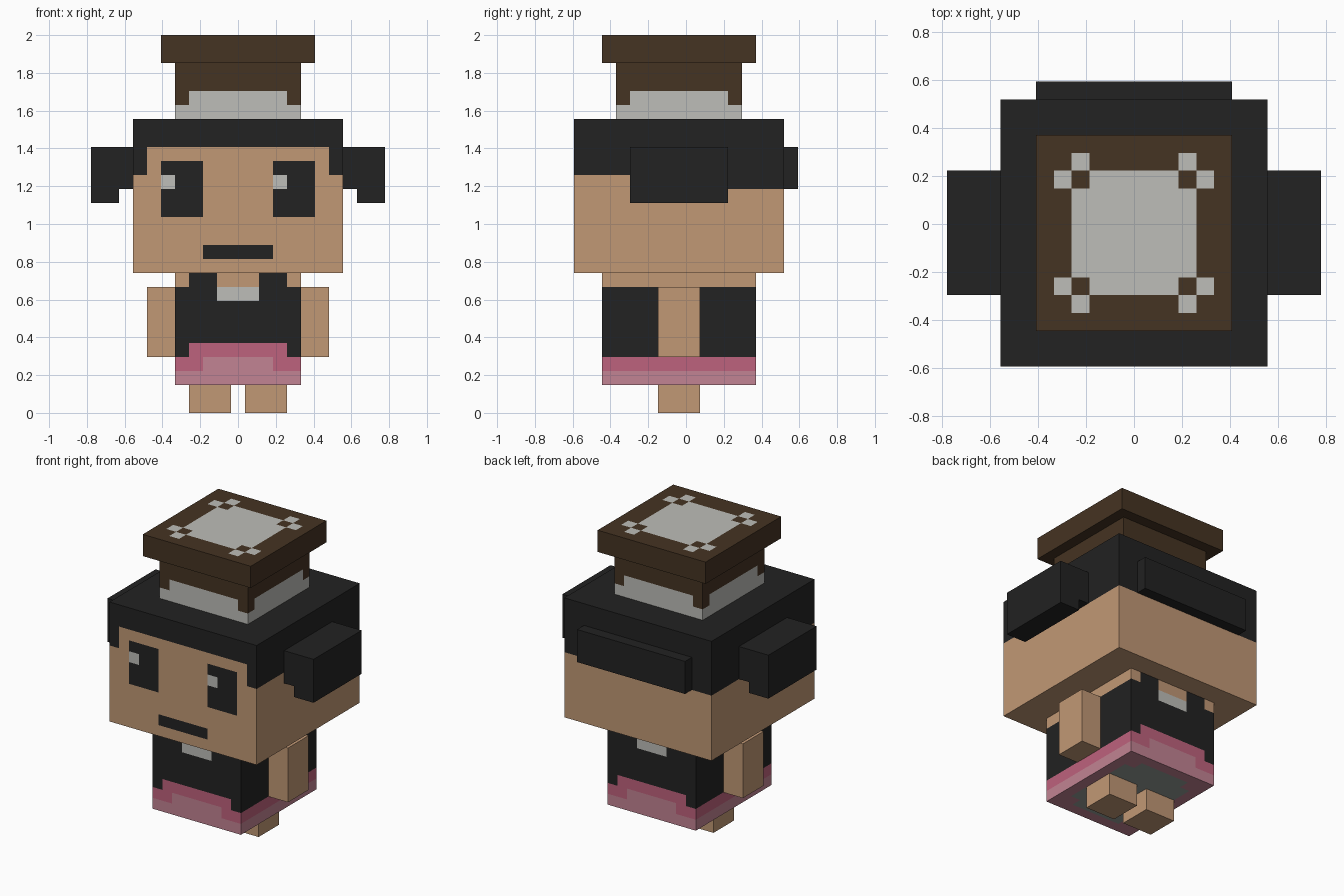
import bpy, bmesh

default = bpy.data.objects.get("Cube")
if default:
    bpy.data.objects.remove(default, do_unlink=True)

U = 1 / 27        # one block unit
MID = -1          # front-to-back middle of head, hat and body


def linear(c):
    c /= 255
    return c / 12.92 if c <= 0.04045 else ((c + 0.055) / 1.055) ** 2.4


COLOURS = {
    "black": (34, 34, 34),
    "skin": (193, 152, 117),
    "brown": (69, 51, 34),
    "off_white": (189, 189, 184),
    "dark_pink": (190, 98, 125),
    "light_pink": (194, 131, 147),
    "grey": (150, 157, 153),
}
MATS = {}
for mat_name, rgb in COLOURS.items():
    m = bpy.data.materials.new(mat_name)
    m.use_nodes = True
    col = (*[linear(c) for c in rgb], 1)
    m.diffuse_color = col
    bsdf = next(n for n in m.node_tree.nodes if n.type == 'BSDF_PRINCIPLED')
    bsdf.inputs["Base Color"].default_value = col
    bsdf.inputs["Roughness"].default_value = 0.9
    MATS[mat_name] = m


def finish(name, bm, rule):
    """Colour each face by rule(x, y, z, normal), then scale to final size."""
    bmesh.ops.recalc_face_normals(bm, faces=bm.faces[:])
    bm.normal_update()
    me = bpy.data.meshes.new(name)
    slots = []
    for f in bm.faces:
        colour = rule(*f.calc_center_median(), f.normal) if callable(rule) else rule
        if colour not in slots:
            slots.append(colour)
            me.materials.append(MATS[colour])
        f.material_index = slots.index(colour)
    bmesh.ops.scale(bm, vec=(U, U, U), verts=bm.verts[:])
    bm.to_mesh(me)
    bm.free()
    ob = bpy.data.objects.new(name, me)
    bpy.context.collection.objects.link(ob)
    return ob


def box(name, lo, hi, rule, cuts=((), (), ())):
    """Box in block units whose faces are cut along the given coordinates."""
    bm = bmesh.new()
    bmesh.ops.create_cube(bm, size=1)
    for v in bm.verts:
        v.co = [lo[i] if v.co[i] < 0 else hi[i] for i in range(3)]
    for axis in range(3):
        for c in cuts[axis]:
            co, no = [0, 0, 0], [0, 0, 0]
            co[axis], no[axis] = c, 1
            geom = bm.verts[:] + bm.edges[:] + bm.faces[:]
            bmesh.ops.bisect_plane(bm, geom=geom, plane_co=co, plane_no=no)
    return finish(name, bm, rule)


def mirrored(*values):
    return [s * v for v in values for s in (-1, 1)]


# Head: hair cap, eyes with highlights and mouth as cut faces
def head_colour(x, y, z, n):
    a = abs(x)
    if n.z > 0.5:
        return "black"
    if n.z < -0.5:
        return "skin"
    if n.y < -0.5:
        if z > 38 or (a > 13 and z > 34):
            return "black"
        if 5 < a < 11 and 28 < z < 36:
            glint = 32 < z < 34 and (x < -9 or 5 < x < 7)
            return "off_white" if glint else "black"
        return "black" if a < 5 and 22 < z < 24 else "skin"
    hairline = 34 if y < MID else 32
    return "black" if z > hairline else "skin"


box("head", (-15, -16, 20), (15, 14, 42), head_colour,
    (mirrored(5, 7, 9, 11, 13), [MID], [22, 24, 28, 32, 34, 36, 38]))

# Hair roll on the back of the head
box("back_hair", (-11, 14, 32), (11, 16, 38), "black")


# Hat: crown with a pale band, brim-like lid with a pale patch on top
def crown_colour(x, y, z, n):
    along = abs(x) if abs(n.y) > 0.5 else abs(y - MID)
    return "off_white" if z < (46 if along < 7 else 44) else "brown"


def lid_colour(x, y, z, n):
    a, b = abs(x), abs(y - MID)
    if n.z < 0.5 or max(a, b) > 9:
        return "brown"
    if max(a, b) < 7:                       # patch with notched corners
        return "brown" if min(a, b) > 5 else "off_white"
    return "off_white" if 5 < min(a, b) < 7 else "brown"


box("hat_crown", (-9, -10, 42), (9, 8, 50), crown_colour,
    (mirrored(7), [MID + v for v in mirrored(7)], [44, 46]))
box("hat_lid", (-11, -12, 50), (11, 10, 54), lid_colour,
    (mirrored(5, 7, 9), [MID + v for v in mirrored(5, 7, 9)], []))


# Body: shoulders, top with collar, skirt with stepped hem
def body_colour(x, y, z, n):
    a, b = abs(x), abs(y - MID)
    if n.z > 0.5:
        return "skin"
    if n.z < -0.5:
        inner = a < 7 and b < 9 and not (a > 5 and b > 7)
        return "grey" if inner else "light_pink"
    if abs(n.y) > 0.5:                      # front and back
        if z < 6 or (z < 8 and a < 5):
            return "light_pink"
        if z < 8 or (z < 10 and a < 7):
            return "dark_pink"
        if a < 3 and z > 16:
            return "skin" if z > 18 else "off_white"
        return "skin" if z > 18 and a > 7 else "black"
    if z < 8:
        return "light_pink" if z < 6 else "dark_pink"
    return "black" if z < 18 else "skin"


box("body", (-9, -12, 4), (9, 10, 20), body_colour,
    (mirrored(3, 5, 7), [MID + v for v in mirrored(7, 9)], [6, 8, 10, 16, 18]))

# Paired parts: arms, legs and stepped pigtails
PIGTAIL = [(15, 32), (17, 32), (17, 30), (21, 30), (21, 38), (15, 38)]
for side, s in (("left", 1), ("right", -1)):
    x0, x1 = sorted((9 * s, 13 * s))
    box(side + "_arm", (x0, -4, 8), (x1, 2, 18), "skin")
    x0, x1 = sorted((1 * s, 7 * s))
    box(side + "_leg", (x0, -4, 0), (x1, 2, 4), "skin")
    bm = bmesh.new()
    outline = bm.faces.new([bm.verts.new((s * x, -8, z)) for x, z in PIGTAIL])
    ext = bmesh.ops.extrude_face_region(bm, geom=[outline], use_keep_orig=True)
    moved = [g for g in ext["geom"] if isinstance(g, bmesh.types.BMVert)]
    bmesh.ops.translate(bm, vec=(0, 14, 0), verts=moved)
    finish(side + "_pigtail", bm, "black")
